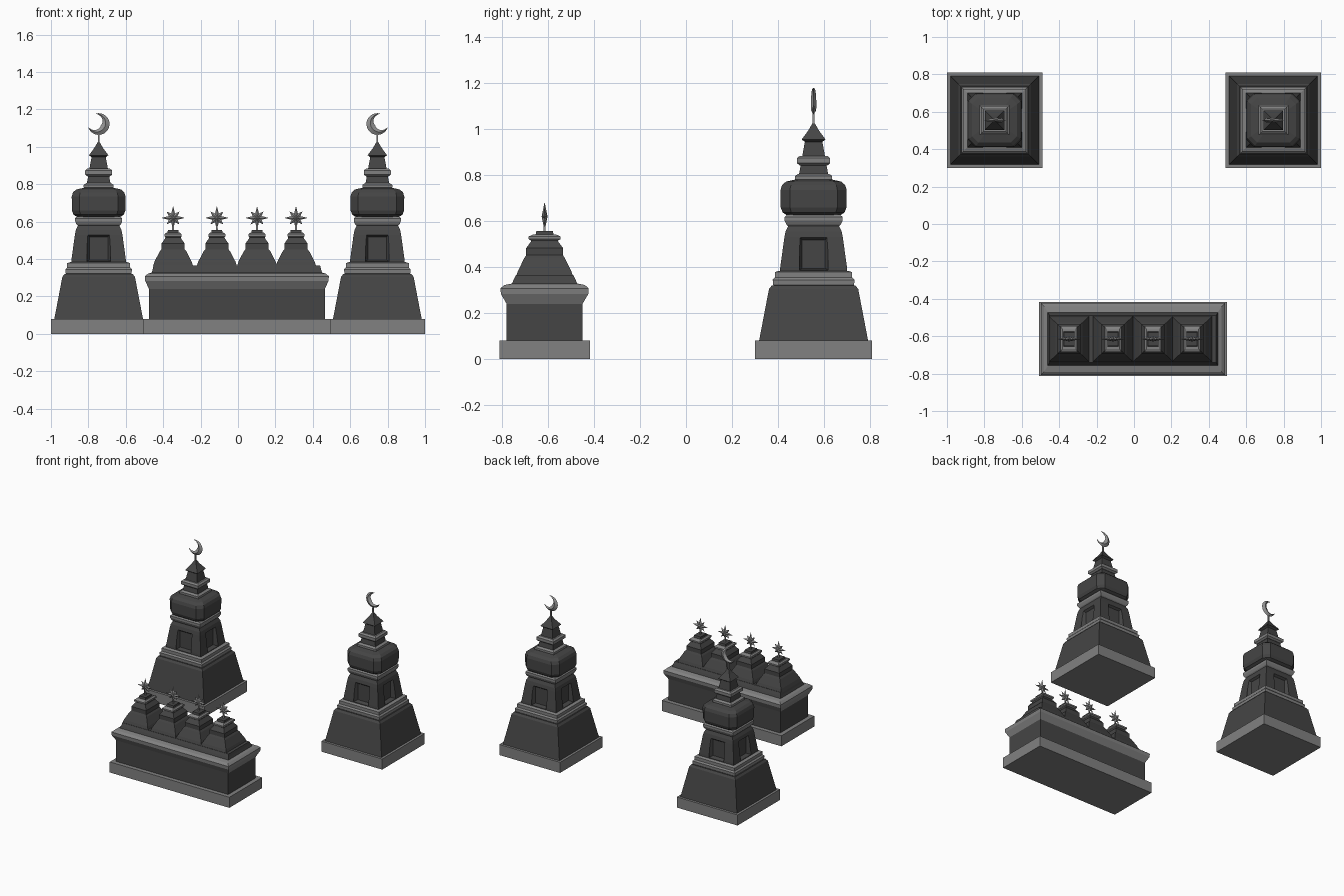
import bpy, bmesh, math
from mathutils import Matrix

if "Cube" in bpy.data.objects:
    bpy.data.objects.remove(bpy.data.objects["Cube"])


def material(name, v):
    m = bpy.data.materials.new(name)
    m.diffuse_color = (v, v, v, 1)
    m.use_nodes = True
    m.node_tree.nodes["Principled BSDF"].inputs["Base Color"].default_value = m.diffuse_color
    return m


DARK = material("dark_stone", 0.06)
LIGHT = material("light_stone", 0.22)
METAL = material("metal", 0.3)


def finish(name, bm, mat):
    bmesh.ops.recalc_face_normals(bm, faces=bm.faces)
    me = bpy.data.meshes.new(name)
    bm.to_mesh(me)
    bm.free()
    ob = bpy.data.objects.new(name, me)
    me.materials.append(mat)
    bpy.context.collection.objects.link(ob)
    return ob


def skin(bm, rings):
    # Bridge equal-sized rings and cap both ends
    rings = [[bm.verts.new(p) for p in r] for r in rings]
    n = len(rings[0])
    for a, b in zip(rings, rings[1:]):
        for i in range(n):
            j = (i + 1) % n
            bm.faces.new((a[i], a[j], b[j], b[i]))
    bm.faces.new(rings[0])
    bm.faces.new(rings[-1])


def rect(hx, hy, x, y, z, c=0):
    if not c:
        return [(x + a * hx, y + b * hy, z) for a, b in ((-1, -1), (1, -1), (1, 1), (-1, 1))]
    out = []
    for a, b, flip in ((-1, -1, 0), (1, -1, 1), (1, 1, 0), (-1, 1, 1)):
        pair = [(x + a * hx, y + b * (hy - c), z), (x + a * (hx - c), y + b * hy, z)]
        out += pair[::-1] if flip else pair
    return out


def loft(name, x, y, sections, mat, c=0):
    # Stack of rectangles: (half x, half y, z) or (half, z)
    bm = bmesh.new()
    skin(bm, [rect(s[0], s[-2], x, y, s[-1], c * s[0]) for s in sections])
    return finish(name, bm, mat)


def crescent(name, x, y, z, side):
    bm = bmesh.new()
    n, r, rings = 20, 0.058, []
    for i in range(n + 1):
        t = -1 + 2 * i / n
        a = math.radians(-28 + 133 * t)
        w = 0.043 * math.cos(t * math.pi / 2) + 0.001
        d = 0.012 * (w / 0.044) ** 0.5
        ring = []
        for rad, dy in ((r, 0), (r - w / 2, -d), (r - w, 0), (r - w / 2, d)):
            ring.append((x - side * rad * math.cos(a), y + dy, z + rad * math.sin(a)))
        rings.append(ring)
    skin(bm, rings)
    return finish(name, bm, METAL)


def star(name, x, y, z):
    bm = bmesh.new()
    rim = []
    for i in range(16):
        r = 0.026 if i % 2 else (0.048 if i % 4 else 0.063)
        a = i * math.pi / 8
        rim.append(bm.verts.new((x + r * math.cos(a), y, z + r * math.sin(a))))
    for dy in (-0.013, 0.013):
        tip = bm.verts.new((x, y + dy, z))
        for i in range(16):
            bm.faces.new((rim[i], rim[(i + 1) % 16], tip))
    return finish(name, bm, METAL)


# Twin towers
TY = 0.555
for side, tag in ((-1, "left"), (1, "right")):
    tx = side * 0.745

    def part(name, sections, mat, c=0):
        return loft(f"{tag}_tower_{name}", tx, TY, sections, mat, c)

    part("plinth", [(0.255, 0), (0.255, 0.08)], LIGHT)
    part("base", [(0.237, 0.08), (0.194, 0.305), (0.182, 0.32)], DARK)
    part("lower_cornice", [(0.168, 0.315), (0.176, 0.322), (0.178, 0.345), (0.168, 0.355),
                           (0.168, 0.378), (0.15, 0.384)], LIGHT)
    wall = part("wall", [(0.147, 0.37), (0.145, 0.40), (0.127, 0.53), (0.122, 0.555), (0.108, 0.585)], DARK)
    part("middle_cornice", [(0.108, 0.575), (0.118, 0.585), (0.126, 0.602), (0.126, 0.618), (0.115, 0.628)], LIGHT)
    part("bulb", [(0.115, 0.625), (0.135, 0.638), (0.143, 0.66), (0.144, 0.735), (0.137, 0.757),
                  (0.12, 0.772), (0.075, 0.782)], DARK, 0.28)
    part("upper_cornice", [(0.07, 0.775), (0.08, 0.782), (0.08, 0.797), (0.066, 0.806)], LIGHT)
    part("neck", [(0.064, 0.80), (0.055, 0.85)], DARK)
    part("top_cornice", [(0.06, 0.842), (0.072, 0.852), (0.072, 0.874), (0.06, 0.884)], LIGHT)
    part("spire", [(0.05, 0.88), (0.038, 0.945), (0.052, 0.955), (0.024, 0.993), (0.004, 1.027)], DARK)
    part("finial_rod", [(0.005, 1.015), (0.004, 1.07)], METAL)
    crescent(f"{tag}_tower_crescent", tx, TY, 1.122, side)

    # Splayed window recess on all four walls
    bm = bmesh.new()
    for k in range(4):
        rot = Matrix.Rotation(k * math.pi / 2, 4, 'Z')
        tmp = []
        for d, h, z0, z1 in ((0.112, 0.05, 0.395, 0.518), (0.135, 0.062, 0.388, 0.535), (0.20, 0.062, 0.388, 0.535)):
            pts = [(-h, -d, z0), (h, -d, z0), (h, -d, z1), (-h, -d, z1)]
            before = [rot @ Matrix.Translation(p).translation for p in pts]
            tmp.append([(p.x + tx, p.y + TY, p.z) for p in before])
        skin(bm, tmp)
    cutter = finish(f"{tag}_window_cutter", bm, DARK)
    cutter.hide_render = True
    cutter.hide_viewport = True
    mod = wall.modifiers.new("windows", 'BOOLEAN')
    mod.operation = 'DIFFERENCE'
    mod.solver = 'EXACT'
    mod.object = cutter

# Long front building
HX, HY = -0.006, -0.615
loft("hall_plinth", HX, HY, [(0.502, 0.197, 0), (0.502, 0.197, 0.08)], LIGHT)
loft("hall_wall", HX, HY, [(0.47, 0.165, 0.08), (0.47, 0.165, 0.245)], DARK)
loft("hall_cornice", HX, HY, [(0.47, 0.165, 0.24), (0.49, 0.19, 0.283), (0.492, 0.192, 0.308),
                              (0.475, 0.175, 0.322), (0.455, 0.145, 0.328)], LIGHT)
loft("hall_roof", HX, HY, [(0.458, 0.145, 0.32), (0.45, 0.135, 0.345), (0.445, 0.125, 0.365)], DARK)

# Four stepped turrets with stars
for i, x in enumerate((-0.347, -0.113, 0.102, 0.31), 1):
    loft(f"turret_{i}", x, HY, [(0.108, 0.124, 0.36), (0.10, 0.115, 0.385), (0.072, 0.088, 0.44),
                                (0.062, 0.08, 0.452), (0.062, 0.08, 0.483), (0.043, 0.06, 0.51),
                                (0.04, 0.056, 0.522)], DARK)
    loft(f"turret_cap_{i}", x, HY, [(0.04, 0.058, 0.515), (0.046, 0.07, 0.522), (0.046, 0.07, 0.533),
                                    (0.036, 0.052, 0.541)], LIGHT)
    loft(f"turret_top_{i}", x, HY, [(0.03, 0.04, 0.538), (0.028, 0.036, 0.556)], DARK)
    loft(f"star_rod_{i}", x, HY, [(0.005, 0.55), (0.004, 0.60)], METAL)
    star(f"star_{i}", x, HY, 0.62)
